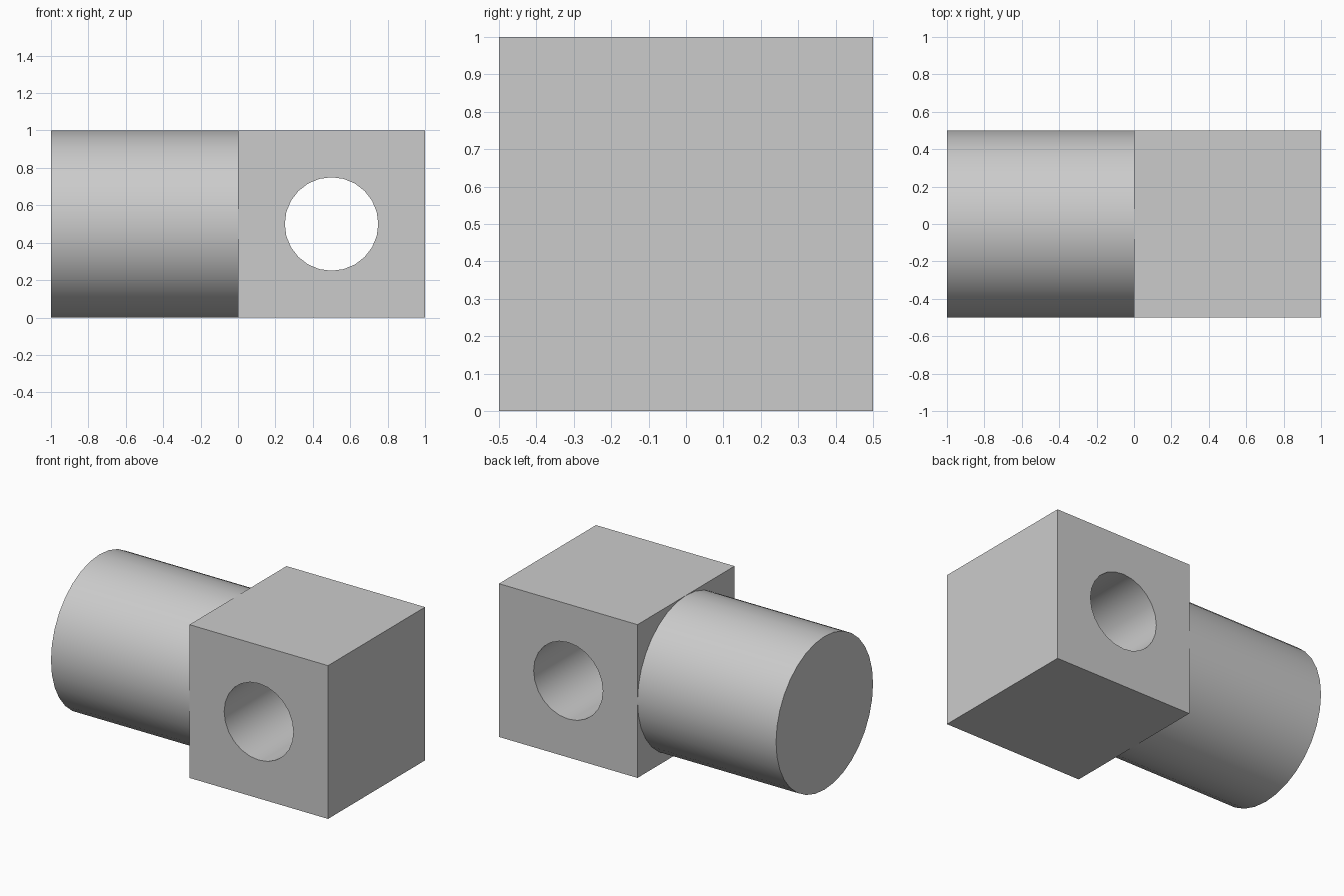
import bpy
import math

default = bpy.data.objects.get("Cube")
if default:
    bpy.data.objects.remove(default, do_unlink=True)

# Plain grey for every part
grey = bpy.data.materials.new("light_grey")
grey.use_nodes = True
colour = (0.6, 0.6, 0.6, 1.0)
grey.diffuse_color = colour
for node in grey.node_tree.nodes:
    if node.type == 'BSDF_PRINCIPLED':
        node.inputs["Base Color"].default_value = colour


def select_only(obj):
    bpy.ops.object.select_all(action='DESELECT')
    obj.select_set(True)
    bpy.context.view_layer.objects.active = obj


def finish(obj):
    obj.data.materials.clear()
    obj.data.materials.append(grey)
    select_only(obj)
    bpy.ops.object.transform_apply(location=False, rotation=True, scale=True)
    bpy.ops.object.shade_smooth_by_angle(angle=math.radians(35))


def cylinder(name, sides, radius, depth, location, rotation):
    bpy.ops.mesh.primitive_cylinder_add(vertices=sides, radius=radius, depth=depth,
                                        location=location, rotation=rotation)
    obj = bpy.context.object
    obj.name = name
    return obj


# Square block
bpy.ops.mesh.primitive_cube_add(size=1, location=(0.5, 0, 0.5))
block = bpy.context.object
block.name = "block"

# Round hole running front to back through the block
cutter = cylinder("hole_cutter", 24, 0.25, 1.4, (0.5, 0, 0.5), (math.pi / 2, 0, 0))
cutter.hide_render = True
hole = block.modifiers.new("hole", 'BOOLEAN')
hole.operation = 'DIFFERENCE'
hole.solver = 'EXACT'
hole.object = cutter
select_only(block)
bpy.ops.object.modifier_apply(modifier=hole.name)
bpy.data.objects.remove(cutter, do_unlink=True)
finish(block)

# Round shaft joining the side of the block
shaft = cylinder("shaft", 32, 0.5, 1, (-0.5, 0, 0.5), (0, math.pi / 2, 0))
finish(shaft)
